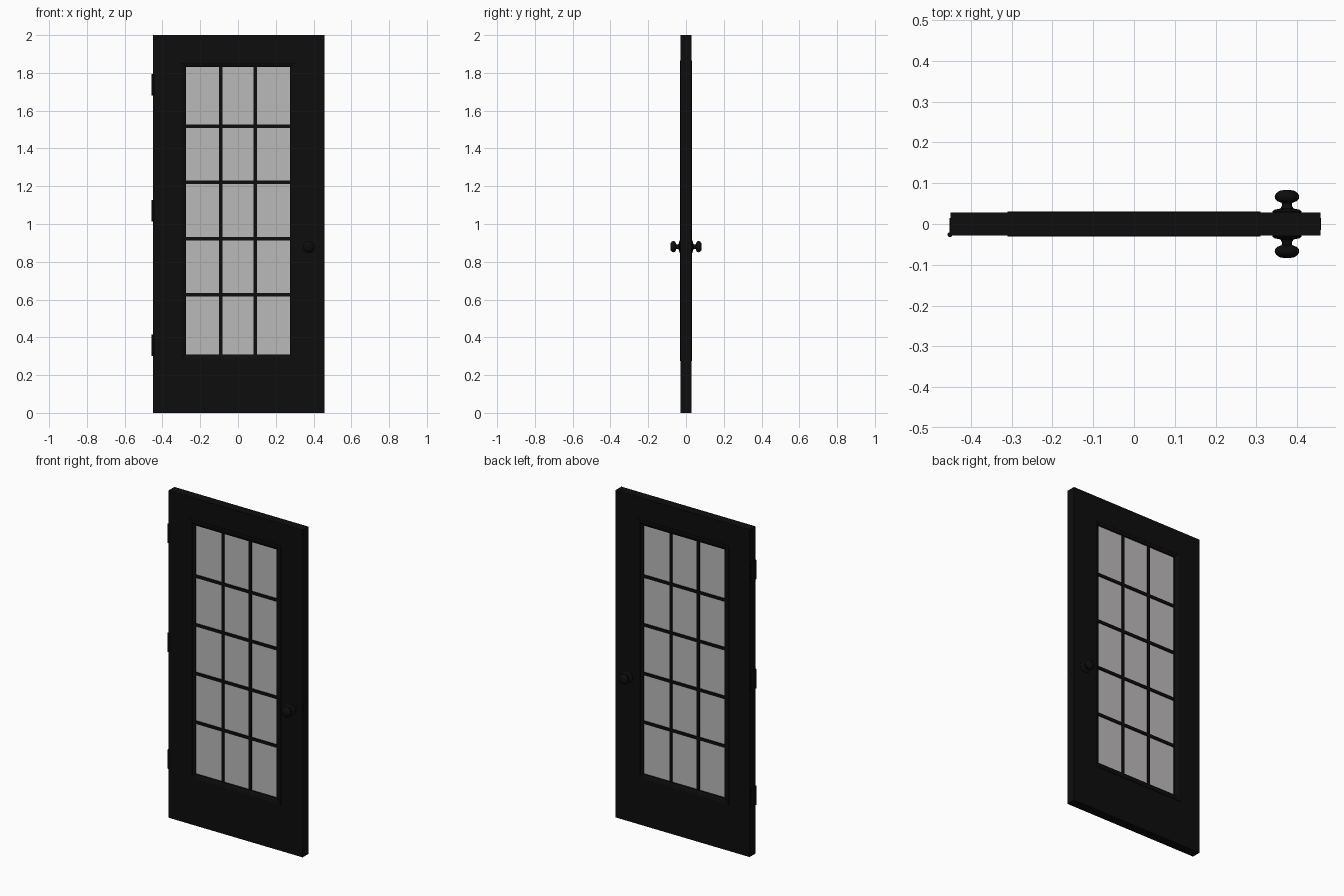
import bpy, bmesh, math
from mathutils import Matrix, Vector

if "Cube" in bpy.data.objects:
    bpy.data.objects.remove(bpy.data.objects["Cube"])


def material(name, rgb):
    m = bpy.data.materials.new(name)
    m.use_nodes = True
    m.diffuse_color = (*rgb, 1)
    m.node_tree.nodes["Principled BSDF"].inputs["Base Color"].default_value = (*rgb, 1)
    return m


BLACK = material("black paint", (0.004, 0.004, 0.004))
GLASS = material("frosted glass", (0.5, 0.49, 0.495))


def finish(bm, name, mat, smooth=False):
    bmesh.ops.recalc_face_normals(bm, faces=bm.faces)
    me = bpy.data.meshes.new(name)
    bm.to_mesh(me)
    bm.free()
    ob = bpy.data.objects.new(name, me)
    bpy.context.collection.objects.link(ob)
    me.materials.append(mat)
    if smooth:
        bpy.ops.object.select_all(action='DESELECT')
        ob.select_set(True)
        bpy.context.view_layer.objects.active = ob
        bpy.ops.object.shade_smooth_by_angle(angle=math.radians(40))
    return ob


def box(name, x0, x1, y0, y1, z0, z1, mat=BLACK):
    bm = bmesh.new()
    size = Matrix.Diagonal((x1 - x0, y1 - y0, z1 - z0, 1))
    mid = Matrix.Translation(((x0 + x1) / 2, (y0 + y1) / 2, (z0 + z1) / 2))
    bmesh.ops.create_cube(bm, size=1, matrix=mid @ size)
    return finish(bm, name, mat)


def ring_frame(name, x, z0, z1, profile):
    """Sweep (inset, y) profile points round a rectangle with mitred corners."""
    bm = bmesh.new()
    loops = []
    for d, y in profile:
        corners = ((-x + d, z0 + d), (x - d, z0 + d), (x - d, z1 - d), (-x + d, z1 - d))
        loops.append([bm.verts.new((cx, y, cz)) for cx, cz in corners])
    for a, b in zip(loops, loops[1:] + loops[:1]):
        for i in range(4):
            j = (i + 1) % 4
            bm.faces.new((a[i], a[j], b[j], b[i]))
    return finish(bm, name, BLACK)


def lathe(name, profile, origin, turn, steps=32):
    """Revolve (radius, height) points about z, then turn and place them."""
    bm = bmesh.new()
    verts = [bm.verts.new((r, 0, h)) for r, h in profile]
    edges = [bm.edges.new(p) for p in zip(verts, verts[1:])]
    bmesh.ops.spin(bm, geom=verts + edges, cent=(0, 0, 0), axis=(0, 0, 1),
                   angle=math.tau, steps=steps)
    bmesh.ops.remove_doubles(bm, verts=bm.verts, dist=1e-5)
    bmesh.ops.transform(bm, verts=bm.verts, matrix=Matrix.Translation(origin) @ turn)
    return finish(bm, name, BLACK, smooth=True)


# Door slab: two stiles and two rails around the glazed opening
LEFT, RIGHT, FACE = -0.45, 0.457, 0.028
OPEN_X, OPEN_Z0, OPEN_Z1 = 0.29, 0.295, 1.845
box("hinge_stile", LEFT, -OPEN_X, -FACE, FACE, 0, 2)
box("lock_stile", OPEN_X, RIGHT, -FACE, FACE, 0, 2)
box("bottom_rail", -OPEN_X, OPEN_X, -FACE, FACE, 0, OPEN_Z0)
box("top_rail", -OPEN_X, OPEN_X, -FACE, FACE, OPEN_Z1, 2)

# Sloped glazing moulding, proud of both faces
ring_frame("glazing_moulding", 0.31, 0.275, 1.865,
           [(0, -0.031), (0.012, -0.031), (0.035, -0.02),
            (0.035, 0.02), (0.012, 0.031), (0, 0.031)])

# Glass and the bars dividing it into three columns and five rows
box("glass", -0.28, 0.28, -0.011, 0.011, 0.305, 1.835, GLASS)
BAR, BAR_Y = 0.009, 0.017
for i in range(2):
    x = -0.092 + i * 0.184
    box(f"upright_bar_{i + 1}", x - BAR, x + BAR, -BAR_Y, BAR_Y, 0.305, 1.835)
for i in range(4):
    z = 0.625 + i * 0.2975
    box(f"cross_bar_{i + 1}", -0.28, 0.28, -BAR_Y, BAR_Y, z - BAR, z + BAR)

# Knobs with rosettes on both faces
KNOB = [(0, 0.02), (0.036, 0.027), (0.036, 0.031), (0.03, 0.035), (0.016, 0.038),
        (0.012, 0.045), (0.013, 0.052), (0.024, 0.056), (0.029, 0.062),
        (0.03, 0.068), (0.027, 0.075), (0.019, 0.081), (0.01, 0.083), (0, 0.083)]
for name, side in (("front_knob", 1), ("back_knob", -1)):
    lathe(name, KNOB, (0.375, 0, 0.88), Matrix.Rotation(side * math.pi / 2, 4, 'X'))

# Latch plate on the lock edge
box("latch_plate", RIGHT - 0.002, RIGHT + 0.001, -0.015, 0.015, 0.82, 0.94)

# Hinges: a round knuckle and a leaf let into the edge
PIN = [(0, 0), (0.006, 0), (0.006, 0.115), (0, 0.115)]
for i, z in enumerate((0.3, 1.013, 1.68)):
    lathe(f"hinge_knuckle_{i + 1}", PIN, (-0.451, -0.026, z), Matrix(), 16)
    box(f"hinge_leaf_{i + 1}", LEFT - 0.002, LEFT + 0.002, -0.026, 0.015, z, z + 0.115)
